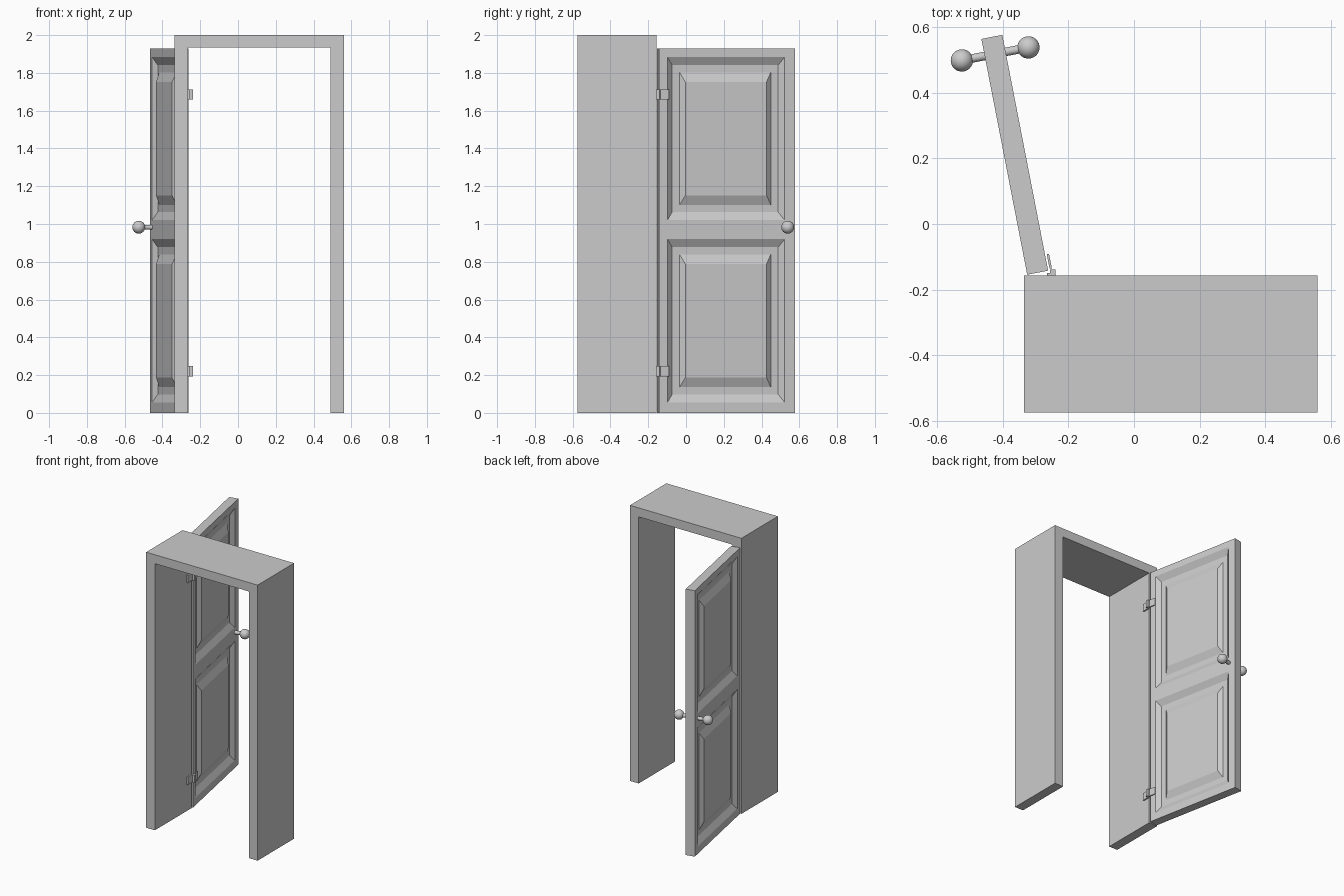
import bpy, bmesh, math
from mathutils import Matrix, Vector

cube = bpy.data.objects.get("Cube")
if cube:
    bpy.data.objects.remove(cube, do_unlink=True)

grey = bpy.data.materials.new("plain grey")
grey.use_nodes = True
grey.diffuse_color = (0.6, 0.6, 0.6, 1)
grey.node_tree.nodes["Principled BSDF"].inputs["Base Color"].default_value = (0.6, 0.6, 0.6, 1)

# The open door's own frame: x runs from hinge to free edge, y through its thickness
SWING = Matrix.Translation((-0.294, -0.1485, 0)) @ Matrix.Rotation(math.radians(101), 4, 'Z')
WIDTH, HEIGHT, HALF = 0.733, 1.93, 0.0325


def make(name, bm, matrix=Matrix()):
    bmesh.ops.recalc_face_normals(bm, faces=bm.faces)
    mesh = bpy.data.meshes.new(name)
    bm.to_mesh(mesh)
    bm.free()
    mesh.materials.append(grey)
    ob = bpy.data.objects.new(name, mesh)
    ob.matrix_world = matrix
    bpy.context.collection.objects.link(ob)
    return ob


def box(name, low, high, matrix=Matrix()):
    low, high = Vector(low), Vector(high)
    bm = bmesh.new()
    bmesh.ops.create_cube(bm, size=1)
    bmesh.ops.scale(bm, vec=high - low, verts=bm.verts)
    bmesh.ops.translate(bm, vec=(low + high) / 2, verts=bm.verts)
    return make(name, bm, matrix)


# Door frame: an upside-down U profile extruded to the depth of the wall
bm = bmesh.new()
outline = [(-0.335, 0), (-0.335, 2), (0.56, 2), (0.56, 0),
           (0.49, 0), (0.49, 1.935), (-0.265, 1.935), (-0.265, 0)]
face = bm.faces.new([bm.verts.new((x, -0.575, z)) for x, z in outline])
depth = bmesh.ops.extrude_face_region(bm, geom=[face])
bmesh.ops.translate(bm, vec=(0, 0.418, 0),
                    verts=[v for v in depth["geom"] if isinstance(v, bmesh.types.BMVert)])
make("door_frame", bm)

# Door: both faces are a grid of rails and stiles with two raised panels
columns = [0, 0.045, 0.677, WIDTH]
rows = [0, 0.055, 0.92, 1.02, 1.884, HEIGHT]
# Panel steps: inset across, inset in height, depth below the face
STEPS = [(0, 0, 0), (0.03, 0.043, 0.025), (0.07, 0.081, 0.025), (0.097, 0.132, 0.003)]


def rectangle(bm, x0, x1, z0, z1, y):
    return [bm.verts.new((x, y, z)) for x, z in ((x0, z0), (x1, z0), (x1, z1), (x0, z1))]


bm = bmesh.new()
for side in (-1, 1):
    for i in range(3):
        for j in range(5):
            x0, x1, z0, z1 = columns[i], columns[i + 1], rows[j], rows[j + 1]
            if i == 1 and j in (1, 3):
                rings = [rectangle(bm, x0 + a, x1 - a, z0 + b, z1 - b, side * (HALF - d))
                         for a, b, d in STEPS]
                for outer, inner in zip(rings, rings[1:]):
                    for k in range(4):
                        n = (k + 1) % 4
                        bm.faces.new((outer[k], outer[n], inner[n], inner[k]))
                bm.faces.new(rings[-1])
            else:
                bm.faces.new(rectangle(bm, x0, x1, z0, z1, side * HALF))
bmesh.ops.remove_doubles(bm, verts=bm.verts, dist=0.0005)
bmesh.ops.bridge_loops(bm, edges=[e for e in bm.edges if e.is_boundary])
make("door", bm, SWING)

# Hinges: a leaf on the door, a leaf on the jamb and a knuckle between them
for label, z in (("lower", 0.22), ("upper", 1.685)):
    z0, z1 = z - 0.027, z + 0.027
    box(label + "_hinge_door_leaf", (0.005, -0.045, z0), (0.05, -0.038, z1), SWING)
    box(label + "_hinge_jamb_leaf", (-0.265, -0.21, z0), (-0.255, -0.15, z1))
    box(label + "_hinge_knuckle", (-0.257, -0.16, z0), (-0.239, -0.139, z1))

# Knobs: one spindle through the door with a ball at each end
KNOB = SWING @ Matrix.Translation((0.68, 0, 0.983))
parts = []
bm = bmesh.new()
bmesh.ops.create_cone(bm, cap_ends=True, segments=24, radius1=0.013, radius2=0.013, depth=0.19,
                      matrix=Matrix.Rotation(math.pi / 2, 4, 'X'))
parts.append(make("knob_spindle", bm, KNOB))
for name, y in (("front_knob", 0.1035), ("back_knob", -0.1035)):
    bm = bmesh.new()
    bmesh.ops.create_uvsphere(bm, u_segments=32, v_segments=16, radius=0.034)
    parts.append(make(name, bm, KNOB @ Matrix.Translation((0, y, 0))))

bpy.ops.object.select_all(action='DESELECT')
for ob in parts:
    ob.select_set(True)
bpy.context.view_layer.objects.active = parts[0]
bpy.ops.object.shade_smooth_by_angle(angle=math.radians(40))
